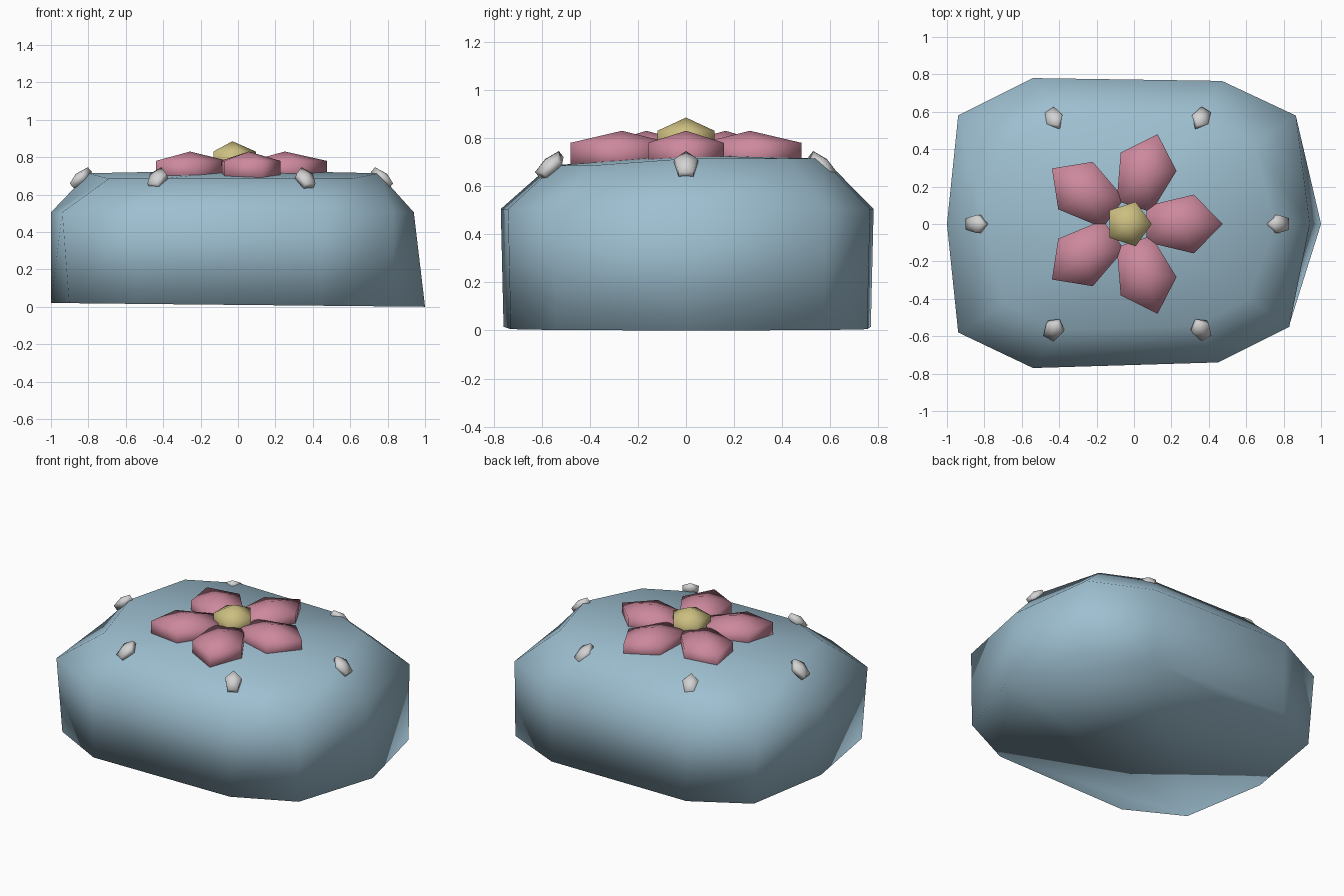
import bpy
import bmesh
from math import cos, sin, pi, radians
from mathutils import Matrix, Vector

if "Cube" in bpy.data.objects:
    bpy.data.objects.remove(bpy.data.objects["Cube"], do_unlink=True)


def make_material(name, color):
    mat = bpy.data.materials.new(name)
    mat.use_nodes = True
    rgba = (*color, 1.0)
    mat.diffuse_color = rgba
    mat.node_tree.nodes["Principled BSDF"].inputs["Base Color"].default_value = rgba
    return mat


stone_blue = make_material("stone blue", (0.34, 0.52, 0.63))
petal_pink = make_material("petal pink", (0.61, 0.25, 0.34))
pollen_yellow = make_material("pollen yellow", (0.61, 0.52, 0.22))
pebble_white = make_material("pebble white", (0.65, 0.65, 0.65))


def finish(bm, name, material):
    """Turn a bmesh into a smooth-shaded object."""
    bmesh.ops.recalc_face_normals(bm, faces=bm.faces[:])
    for face in bm.faces:
        face.smooth = True
    mesh = bpy.data.meshes.new(name)
    bm.to_mesh(mesh)
    bm.free()
    mesh.materials.append(material)
    obj = bpy.data.objects.new(name, mesh)
    bpy.context.collection.objects.link(obj)
    return obj


def bead(name, material, radii, matrix):
    """Five-sided, two-ring gem with one corner along local +x."""
    bm = bmesh.new()
    rings = []
    for level in (0.5, -0.5):
        rings.append([bm.verts.new((radii[0] * cos(2 * pi * i / 5),
                                    radii[1] * sin(2 * pi * i / 5),
                                    radii[2] * level)) for i in range(5)])
    upper, lower = rings
    crown = bm.verts.new((0, 0, radii[2]))
    foot = bm.verts.new((0, 0, -radii[2]))
    for i in range(5):
        j = (i + 1) % 5
        bm.faces.new((upper[i], upper[j], crown))
        bm.faces.new((lower[i], lower[j], upper[j], upper[i]))
        bm.faces.new((lower[j], lower[i], foot))
    bm.transform(matrix)
    return finish(bm, name, material)


# Rock body: widest outline, then a foot ring below and a shoulder ring above
outline = [(0.94, 0), (0.865, 0.58), (0.47, 0.765), (-0.54, 0.78), (-0.94, 0.58),
           (-1, 0), (-0.94, -0.58), (-0.54, -0.77), (0.45, -0.74), (0.83, -0.55)]


def foot_point(x, y):
    if y == 0 and x > 0:
        return (1, 0, 0)
    squeeze = 0.96 if x < -0.9 and y else 1
    return (x * squeeze, y * 0.985, 0.01 - 0.01 * x)


def shoulder_point(x, y):
    inset = 0.8 if y == 0 else 0.735
    return (x * inset, y * inset, 0.685 if y < 0 else 0.714)


bm = bmesh.new()
foot = [bm.verts.new(foot_point(x, y)) for x, y in outline]
belly = [bm.verts.new((x, y, 0.505)) for x, y in outline]
shoulder = [bm.verts.new(shoulder_point(x, y)) for x, y in outline]
summit = bm.verts.new((0, 0, 0.73))
count = len(outline)
for i in range(count):
    j = (i + 1) % count
    bm.faces.new((foot[i], foot[j], belly[j], belly[i]))
    bm.faces.new((belly[i], belly[j], shoulder[j], shoulder[i]))
    bm.faces.new((shoulder[i], shoulder[j], summit))
bm.faces.new(foot[::-1])
finish(bm, "rock_body", stone_blue)

# Flower: five petals around a domed heart
flower = Matrix.Translation((-0.03, 0, 0))
for i in range(5):
    turn = Matrix.Rotation(2 * pi * i / 5, 4, "Z")
    bead(f"petal_{i + 1}", petal_pink, (0.225, 0.165, 0.1),
         flower @ turn @ Matrix.Translation((0.28, 0, 0.73)))
bead("flower_heart", pollen_yellow, (0.125, 0.125, 0.11),
     flower @ Matrix.Translation((0, 0, 0.775)))

# Pebbles: six tilted chips set into the shoulder, tips pointing up and inward
spots = [(0.775, 0), (0.36, 0.565), (-0.43, 0.565),
         (-0.845, 0), (-0.43, -0.565), (0.36, -0.565)]
for i, (x, y) in enumerate(spots):
    place = Matrix.Translation((x, y, 0.685))
    turn = Matrix.Rotation(pi * i / 3, 4, "Z")
    tilt = Matrix.Rotation(radians(42), 4, "Y")
    face_in = Matrix.Rotation(pi, 4, "Z")
    bead(f"pebble_{i + 1}", pebble_white, (0.072, 0.052, 0.034),
         place @ turn @ tilt @ face_in)
